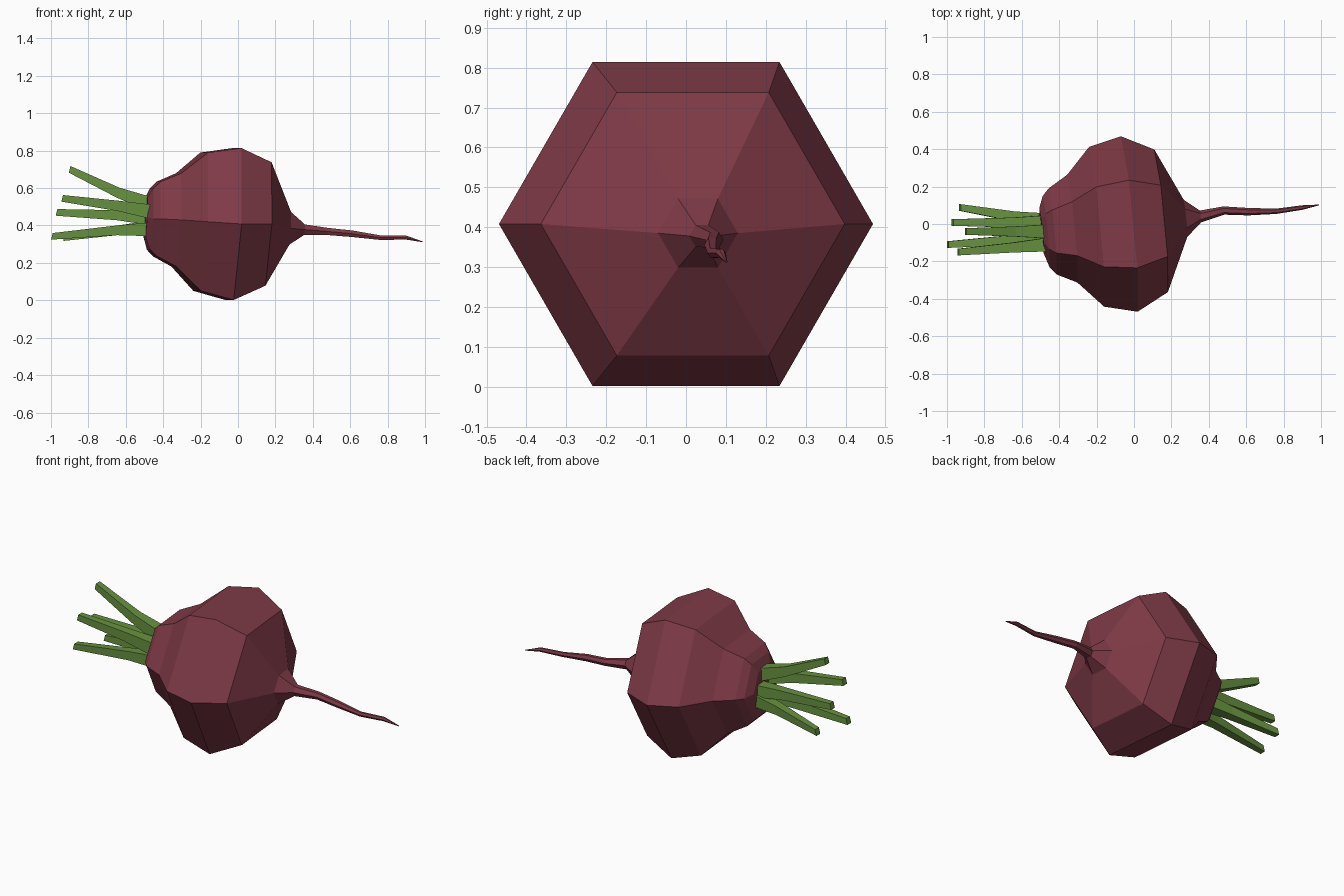
import bpy, bmesh, math

def material(name, rgb):
    m = bpy.data.materials.new(name)
    m.diffuse_color = (*rgb, 1)
    return m

BEET = material("beet red", (0.21, 0.042, 0.062))
GREEN = material("stalk green", (0.135, 0.285, 0.05))

def loft(name, rings, sides, mat, turn=0.0, lean=(0.0, 0.0)):
    """Skin polygon rings (x, y, z, radius) along x; lean shifts x by y and z offset."""
    bm = bmesh.new()
    loops = []
    for x, y, z, r in rings:
        loop = []
        for i in range(sides):
            a = turn + 2 * math.pi * i / sides
            dy, dz = r * math.cos(a), r * math.sin(a)
            loop.append(bm.verts.new((x + lean[0] * dy + lean[1] * dz, y + dy, z + dz)))
        loops.append(loop)
    for a, b in zip(loops, loops[1:]):
        for i in range(sides):
            j = (i + 1) % sides
            bm.faces.new((a[i], a[j], b[j], b[i]))
    bm.faces.new(loops[0])
    bm.faces.new(loops[-1])
    bmesh.ops.recalc_face_normals(bm, faces=bm.faces)
    me = bpy.data.meshes.new(name)
    bm.to_mesh(me)
    bm.free()
    me.materials.append(mat)
    ob = bpy.data.objects.new(name, me)
    bpy.context.collection.objects.link(ob)
    return ob

# Six-sided bulb flowing into the thin tap root
loft("beet_bulb_and_root", [
    (-0.495, -0.035, 0.445, 0.12),
    (-0.47, -0.04, 0.435, 0.19),
    (-0.435, -0.04, 0.435, 0.23),
    (-0.33, -0.025, 0.43, 0.288),
    (-0.20, -0.015, 0.42, 0.427),
    (-0.025, 0.0, 0.408, 0.469),
    (0.145, 0.017, 0.408, 0.381),
    (0.275, 0.03, 0.385, 0.10),
    (0.355, 0.04, 0.378, 0.032),
    (0.48, 0.072, 0.368, 0.022),
    (0.61, 0.066, 0.356, 0.02),
    (0.76, 0.068, 0.335, 0.014),
    (0.90, 0.088, 0.335, 0.012),
    (0.99, 0.102, 0.312, 0.002),
], 6, BEET, 0.0, (-0.095, 0.05))

# Cut leaf stalks: base, bend and tip as (x, y, z)
stalks = [
    ((-0.47, -0.04, 0.515), (-0.64, -0.04, 0.575), (-0.90, -0.04, 0.70)),
    ((-0.47, -0.11, 0.475), (-0.64, -0.125, 0.505), (-0.94, -0.15, 0.545)),
    ((-0.47, 0.01, 0.44), (-0.64, 0.008, 0.455), (-0.97, 0.008, 0.47)),
    ((-0.47, -0.07, 0.38), (-0.64, -0.085, 0.375), (-0.995, -0.11, 0.342)),
    ((-0.47, 0.02, 0.39), (-0.64, 0.04, 0.375), (-0.93, 0.088, 0.335)),
]
for n, pts in enumerate(stalks):
    rings = [(*p, r) for p, r in zip(pts, (0.052, 0.038, 0.025))]
    loft(f"leaf_stalk_{n + 1}", rings, 4, GREEN, math.pi / 4, (0.0, 0.25))
